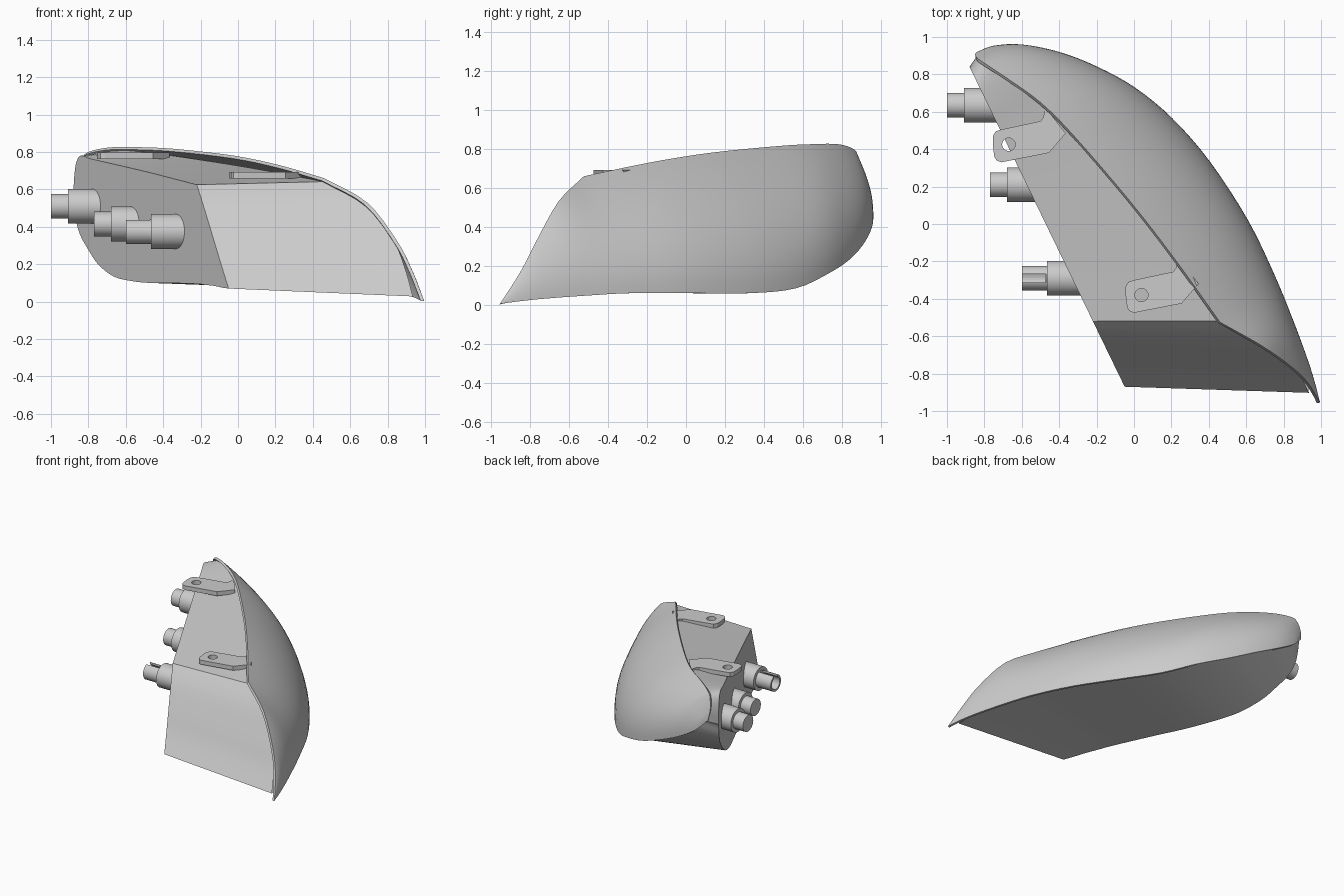
import bpy, bmesh, math
from mathutils import Vector

old = bpy.data.objects.get("Cube")
if old:
    bpy.data.objects.remove(old, do_unlink=True)

GREY = (0.6, 0.6, 0.6, 1)
grey = bpy.data.materials.new("plain_grey")
grey.use_nodes = True
grey.diffuse_color = GREY
grey.node_tree.nodes["Principled BSDF"].inputs["Base Color"].default_value = GREY


def add_object(name, bm):
    mesh = bpy.data.meshes.new(name)
    bm.to_mesh(mesh)
    bm.free()
    mesh.materials.append(grey)
    obj = bpy.data.objects.new(name, mesh)
    bpy.context.collection.objects.link(obj)
    return obj


def smooth(obj):
    """Apply modifiers, then shade smooth with sharp edges kept."""
    bpy.ops.object.select_all(action='DESELECT')
    obj.select_set(True)
    bpy.context.view_layer.objects.active = obj
    for name in [m.name for m in obj.modifiers]:
        bpy.ops.object.modifier_apply(modifier=name)
    bpy.ops.object.shade_smooth_by_angle(angle=math.radians(30))


def spline(points, steps=4):
    """Smooth curve through the points."""
    pts = [Vector(p) for p in points]
    pts = [2 * pts[0] - pts[1]] + pts + [2 * pts[-1] - pts[-2]]
    out = []
    for a, b, c, d in zip(pts, pts[1:], pts[2:], pts[3:]):
        for k in range(steps):
            t = k / steps
            out.append(b + (c - a) * (t / 2) + (2 * a - 5 * b + 4 * c - d) * (t * t / 2)
                       + (3 * b - a - 3 * c + d) * (t ** 3 / 2))
    return out + [pts[-2]]


def cornered(points, corner=4):
    """Smooth curve with one sharp corner."""
    return spline(points[:corner + 1])[:-1] + spline(points[corner:])


def on_plate(y, z):
    """Point on the upright mounting plane."""
    return (-0.05 - 0.485 * (y + 0.87), y, z)


# Upper and lower lens rims, running from the front tip to the rear end
upper = cornered([
    (.995, -.955, .005), (.93, -.85, .17), (.85, -.77, .325), (.69, -.655, .53),
    (.46, -.525, .66), (.22, -.19, .73), (-.02, .12, .78), (-.32, .47, .815),
    (-.5, .65, .825), (-.68, .78, .825), (-.8, .86, .8), (-.835, .885, .76),
    (-.85, .905, .68), (-.84, .92, .6)])
lower = spline([
    (.995, -.955, .005), (.965, -.84, .02), (.927, -.72, .032), (.857, -.53, .046),
    (.755, -.28, .06), (.61, .02, .06), (.405, .335, .06), (.205, .565, .085),
    (.005, .73, .16), (-.2, .843, .235), (-.4, .92, .325), (-.6, .96, .42),
    (-.75, .953, .51), (-.84, .92, .6)])

# Matching outline of the mounting plate
plate_upper = cornered([on_plate(y, z) for y, z in [
    (-.87, .07), (-.78, .21), (-.7, .34), (-.6, .5), (-.52, .625), (-.2, .665),
    (0, .69), (.35, .73), (.53, .75), (.66, .765), (.76, .78), (.81, .745),
    (.835, .65), (.84, .55)]])
plate_lower = spline([on_plate(y, z) for y, z in [
    (-.87, .07), (-.8, .075), (-.7, .085), (-.6, .09), (-.52, .095), (-.2, .1),
    (0, .1), (.2, .11), (.4, .135), (.57, .2), (.68, .28), (.77, .36),
    (.82, .45), (.84, .55)]])

# Lens: curved cross-sections between the two rims
OUT = Vector((0.75, 0.65, 0))
bm = bmesh.new()
rows = []
for u, l in zip(upper, lower):
    c = Vector((l.x, l.y, 0.52 * u.z + 0.48 * l.z)) + 0.01 * (l - u).length * OUT
    rows.append([bm.verts.new(u * (1 - t) ** 2 + c * (2 * t * (1 - t)) + l * t * t)
                 for t in [k / 14 for k in range(15)]])
for r, s in zip(rows, rows[1:]):
    for j in range(len(r) - 1):
        bm.faces.new((r[j], r[j + 1], s[j + 1], s[j]))
bmesh.ops.remove_doubles(bm, verts=bm.verts[:], dist=0.0005)
lens = add_object("lens", bm)
shell = lens.modifiers.new("thickness", 'SOLIDIFY')
shell.thickness = 0.018
shell.offset = -1
smooth(lens)

# Housing: flat top set below the lens rim, ruled walls back to the flat plate
centre = Vector((-0.1, 0, 0.42))
top_rim, bottom_rim = [], []
for i, (u, l) in enumerate(zip(upper, lower)):
    tip = max(0, 1 - i / 8)
    edge = 0.015 * (1 - tip)
    drop = max(edge, u.z - (0.645 + 0.135 * (u.y + 0.52)))
    top_rim.append(u.lerp(centre, 0.012 + 0.043 * tip)
                   + OUT * (0.6 * (drop - edge)) - Vector((0, 0, drop)))
    bottom_rim.append(l.lerp(centre, 0.022 + 0.033 * tip))
rim = top_rim + bottom_rim[-2:0:-1]
plate = plate_upper + plate_lower[-2:0:-1]
bm = bmesh.new()
a = [bm.verts.new(p) for p in rim]
b = [bm.verts.new(p) for p in plate]
for i in range(len(a)):
    j = (i + 1) % len(a)
    bm.faces.new((a[i], a[j], b[j], b[i]))
bm.faces.new(b)
bmesh.ops.recalc_face_normals(bm, faces=bm.faces[:])
smooth(add_object("housing", bm))


# Mounting tabs: flat outline with a screw hole
def tab(name, dx, dy, z):
    outline = [(-.045, -.38), (-.045, -.335), (-.03, -.31), (0, -.3), (.21, -.255),
               (.225, -.235), (.235, -.18), (.345, -.32), (.255, -.425), (0, -.475),
               (-.025, -.465), (-.037, -.445)]
    ring = [(.04 + .035 * math.cos(k * math.pi / 12),
             -.38 + .035 * math.sin(k * math.pi / 12)) for k in range(24)]
    curve = bpy.data.curves.new(name, 'CURVE')
    curve.dimensions = '2D'
    curve.fill_mode = 'BOTH'
    curve.extrude = 0.017
    for loop in (outline, ring):
        s = curve.splines.new('POLY')
        s.points.add(len(loop) - 1)
        for p, (x, y) in zip(s.points, loop):
            p.co = (x + dx, y + dy, 0, 1)
        s.use_cyclic_u = True
    source = bpy.data.objects.new(name + "_outline", curve)
    bpy.context.collection.objects.link(source)
    bpy.context.view_layer.update()
    bm = bmesh.new()
    bm.from_mesh(source.to_mesh())
    source.to_mesh_clear()
    bpy.data.objects.remove(source, do_unlink=True)
    bmesh.ops.remove_doubles(bm, verts=bm.verts[:], dist=0.0005)
    bmesh.ops.translate(bm, verts=bm.verts[:], vec=(0, 0, z))
    smooth(add_object(name, bm))


tab("front_tab", 0, 0, 0.675)
tab("rear_tab", -0.71, 0.805, 0.78)


# Connectors: stepped plugs pointing sideways out of the plate
def rod(name, x0, x1, y, z, r):
    bm = bmesh.new()
    bmesh.ops.create_cone(bm, cap_ends=True, segments=32, radius1=r, radius2=r, depth=x1 - x0)
    for v in bm.verts:
        v.co = ((x0 + x1) / 2 + v.co.z, y + v.co.x, z + v.co.y)
    bmesh.ops.recalc_face_normals(bm, faces=bm.faces[:])
    return add_object(name, bm)


def cut_away(target, cutter):
    cut = target.modifiers.new("cut", 'BOOLEAN')
    cut.operation = 'DIFFERENCE'
    cut.solver = 'EXACT'
    cut.object = cutter
    smooth(target)
    bpy.data.objects.remove(cutter, do_unlink=True)


for name, tip, step, root, y, z in (("rear", -1, -.91, -.68, .635, .51),
                                    ("middle", -.77, -.68, -.48, .21, .415),
                                    ("front", -.6, -.465, -.24, -.29, .375)):
    smooth(rod(name + "_connector_body", step, root, y, z, .093))
    plug = rod(name + "_connector_plug", tip, step + .01, y, z, .066)
    smooth(plug)

# Front plug is an open tube with a slot along the top
cut_away(plug, rod("bore_cutter", -.7, -.475, -.29, .375, .05))
bm = bmesh.new()
bmesh.ops.create_cube(bm, size=1)
for v in bm.verts:
    v.co = (-.59 + v.co.x * .24, -.29 + v.co.y * .045, .44 + v.co.z * .1)
cut_away(plug, add_object("slot_cutter", bm))
